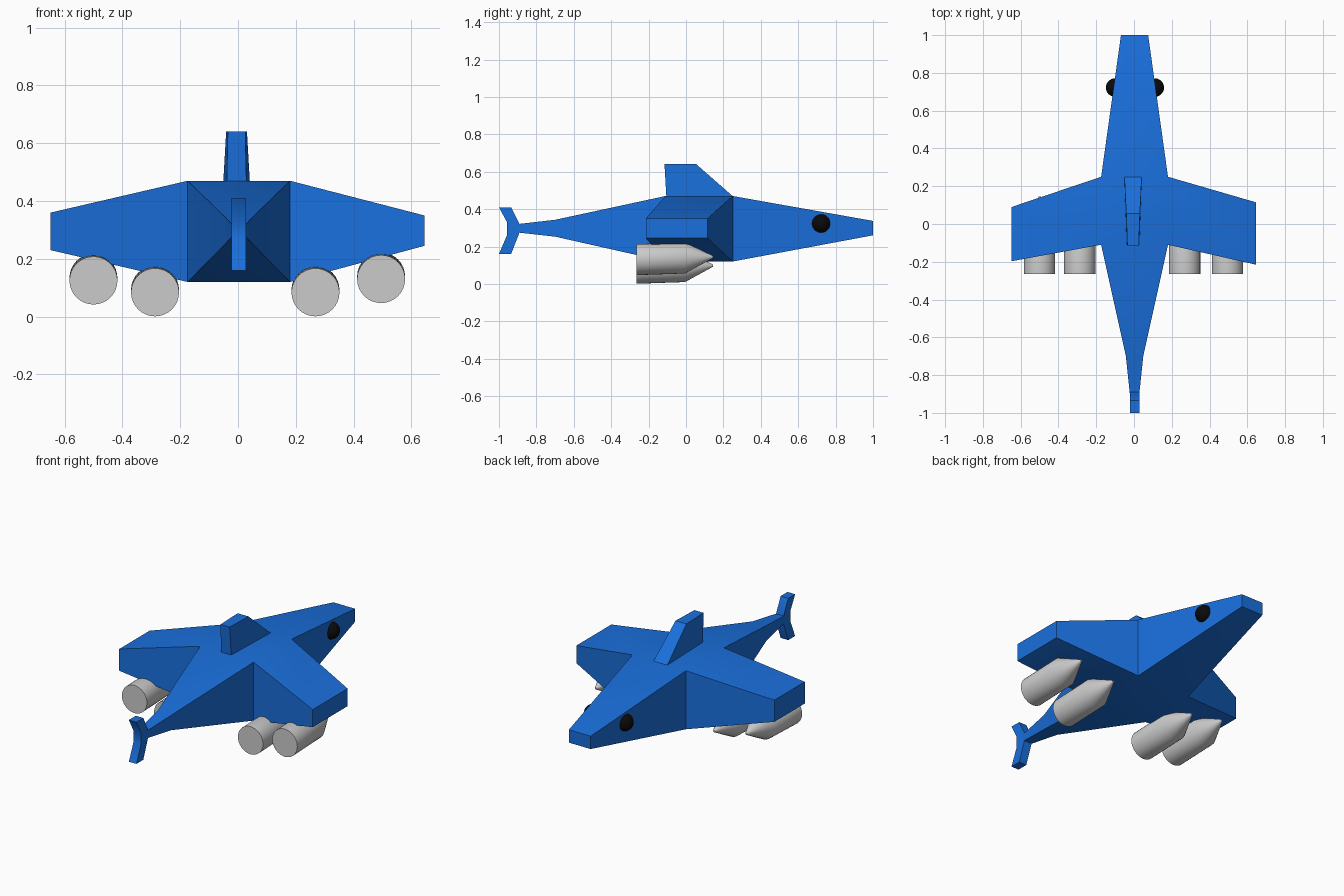
import bpy, bmesh, math
from mathutils import Vector

if "Cube" in bpy.data.objects:
    bpy.data.objects.remove(bpy.data.objects["Cube"])


def material(name, color):
    m = bpy.data.materials.new(name)
    m.diffuse_color = (*color, 1)
    m.use_nodes = True
    m.node_tree.nodes["Principled BSDF"].inputs["Base Color"].default_value = m.diffuse_color
    return m


BLUE = material("blue_paint", (0.01, 0.16, 0.72))
BLACK = material("black", (0.003, 0.003, 0.003))


def finish(name, bm, mat=None, angle=30):
    bmesh.ops.recalc_face_normals(bm, faces=bm.faces[:])
    mesh = bpy.data.meshes.new(name)
    bm.to_mesh(mesh)
    bm.free()
    ob = bpy.data.objects.new(name, mesh)
    bpy.context.collection.objects.link(ob)
    if mat:
        mesh.materials.append(mat)
    bpy.ops.object.select_all(action='DESELECT')
    bpy.context.view_layer.objects.active = ob
    ob.select_set(True)
    bpy.ops.object.shade_smooth_by_angle(angle=math.radians(angle))
    return ob


def loft(rings):
    """Skin a list of equal-sized point rings, with capped ends."""
    bm = bmesh.new()
    loops = [[bm.verts.new(p) for p in ring] for ring in rings]
    for a, b in zip(loops, loops[1:]):
        for i in range(len(a)):
            j = (i + 1) % len(a)
            bm.faces.new((a[i], a[j], b[j], b[i]))
    bm.faces.new(loops[0])
    bm.faces.new(loops[-1])
    return bm


# Fuselage: rectangular sections (y, half width, bottom, top) from tail to nose
sections = [(-0.90, 0.025, 0.275, 0.320), (-0.70, 0.046, 0.253, 0.343),
            (-0.11, 0.177, 0.12, 0.47), (0.25, 0.177, 0.12, 0.47),
            (1.00, 0.072, 0.26, 0.337)]
CX = 0.003
bm = loft([[(CX - w, y, b), (CX + w, y, b), (CX + w, y, t), (CX - w, y, t)]
           for y, w, b, t in sections])

# Wings: side faces of the middle section pulled out to tapered tips
tips = {-1: (-0.648, -0.197, 0.09, 0.23, 0.36),
        1: (0.645, -0.215, 0.115, 0.245, 0.35)}
bm.normal_update()
sides = [f for f in bm.faces
         if abs(f.normal.x) > 0.99 and abs(f.calc_center_median().y - 0.07) < 0.01]
for f in bmesh.ops.extrude_discrete_faces(bm, faces=sides)["faces"]:
    x, back, front, low, high = tips[1 if f.calc_center_median().x > 0 else -1]
    for v in f.verts:
        v.co = (x, front if v.co.y > 0.07 else back, high if v.co.z > 0.3 else low)
finish("body_and_wings", bm, BLUE)

# Dorsal fin: four profile corners (y, z, half width)
fin = [(-0.105, 0.465, 0.034), (0.255, 0.465, 0.046),
       (0.055, 0.64, 0.036), (-0.115, 0.64, 0.030)]
finish("dorsal_fin", loft([[(-0.005 + s * w, y, z) for y, z, w in fin]
                           for s in (-1, 1)]), BLUE)

# Tail fin: forked upright profile (y, z)
fork = [(-0.89, 0.32), (-0.935, 0.41), (-1.0, 0.41), (-0.957, 0.33),
        (-0.957, 0.26), (-1.0, 0.16), (-0.935, 0.16), (-0.89, 0.275)]
finish("tail_fin", loft([[(CX + s * 0.025, y, z) for y, z in fork]
                         for s in (-1, 1)]), BLUE)

# Eyes
for side, x in (("left", -0.1), ("right", 0.11)):
    bm = bmesh.new()
    bmesh.ops.create_uvsphere(bm, u_segments=32, v_segments=16, radius=0.049)
    bmesh.ops.translate(bm, vec=Vector((x, 0.722, 0.323)), verts=bm.verts[:])
    finish(f"{side}_eye", bm, BLACK)

# Missiles: tapered bullets tilted slightly nose-up
profile = [(-0.265, 0.083), (-0.005, 0.083), (0.145, 0.006)]
missiles = {"left_outer": (-0.50, 0.125), "left_inner": (-0.287, 0.084),
            "right_inner": (0.268, 0.084), "right_outer": (0.495, 0.130)}
for name, (cx, cz) in missiles.items():
    rings = []
    for y, r in profile:
        rise = 0.035 * (y + 0.265)
        rings.append([(cx + r * math.cos(2 * math.pi * i / 32), y,
                       cz + rise + r * math.sin(2 * math.pi * i / 32))
                      for i in range(32)])
    finish(f"{name}_missile", loft(rings), angle=40)
